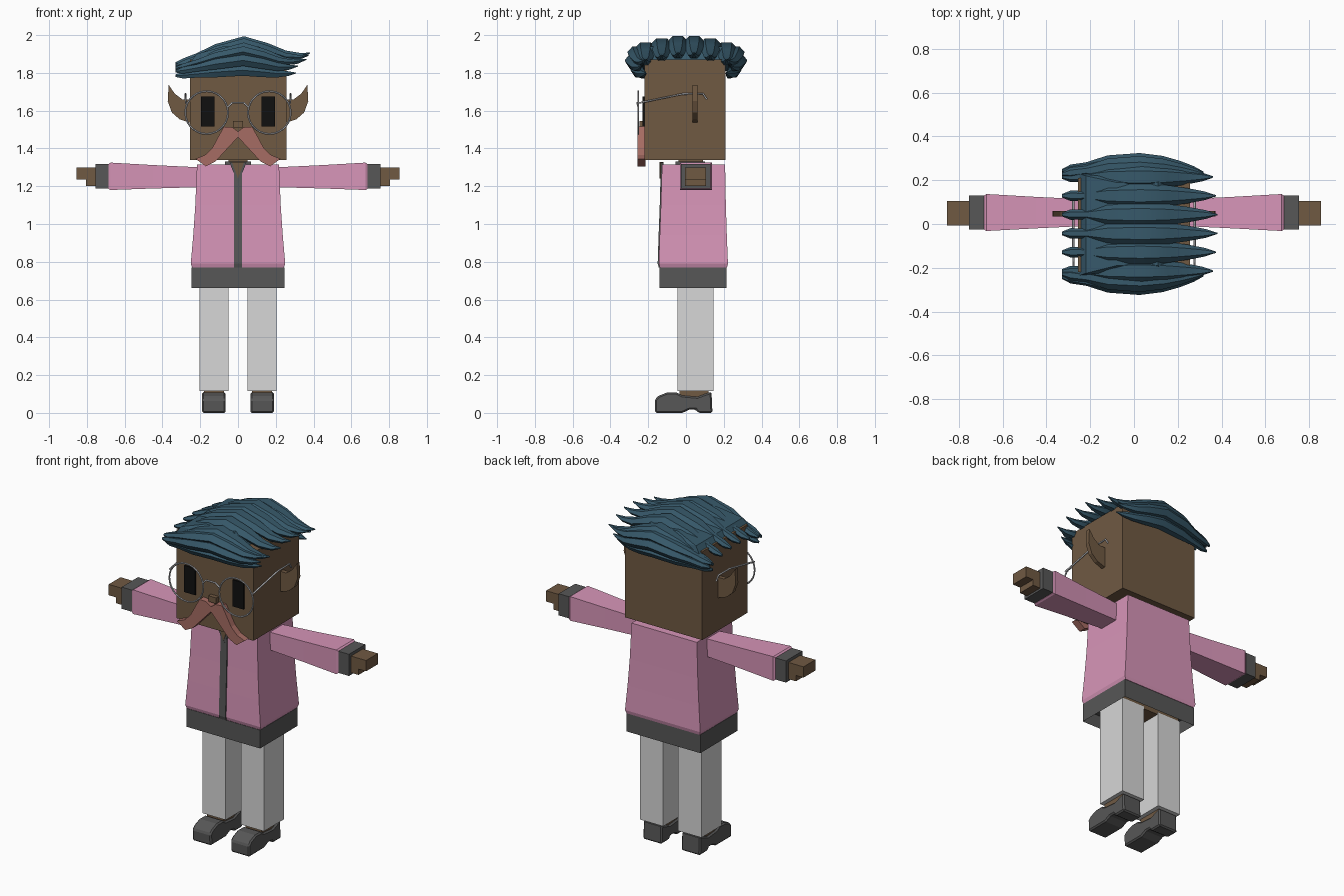
import bpy, bmesh, math
from mathutils import Vector

cube = bpy.data.objects.get("Cube")
if cube:
    bpy.data.objects.remove(cube, do_unlink=True)


def material(name, r, g, b):
    m = bpy.data.materials.new(name)
    m.use_nodes = True
    m.diffuse_color = (r, g, b, 1)
    bsdf = m.node_tree.nodes["Principled BSDF"]
    bsdf.inputs["Base Color"].default_value = (r, g, b, 1)
    bsdf.inputs["Roughness"].default_value = 0.8
    return m


SKIN = material("brown skin", 0.16, 0.10, 0.055)
PINK = material("pink cloth", 0.68, 0.30, 0.48)
GREY = material("dark grey trim", 0.095, 0.095, 0.095)
PALE = material("pale trousers", 0.68, 0.68, 0.68)
HAIR = material("blue hair", 0.038, 0.10, 0.145)
RED = material("reddish moustache", 0.38, 0.15, 0.125)
BLACK = material("black eyes", 0.005, 0.005, 0.005)
SILVER = material("silver wire", 0.50, 0.50, 0.52)


def finish(name, bm, mat, mirror=False):
    bmesh.ops.recalc_face_normals(bm, faces=bm.faces)
    mesh = bpy.data.meshes.new(name)
    bm.to_mesh(mesh)
    bm.free()
    mesh.materials.append(mat)
    ob = bpy.data.objects.new(name, mesh)
    bpy.context.collection.objects.link(ob)
    if mirror:
        ob.modifiers.new("mirror", "MIRROR")
    return ob


def loft(name, mat, rings, mirror=False):
    """Skin a list of closed rings of points and cap both ends."""
    bm = bmesh.new()
    rows = [[bm.verts.new(p) for p in ring] for ring in rings]
    n = len(rows[0])
    for a, b in zip(rows, rows[1:]):
        for i in range(n):
            j = (i + 1) % n
            bm.faces.new((a[i], a[j], b[j], b[i]))
    bm.faces.new(rows[0])
    bm.faces.new(rows[-1])
    return finish(name, bm, mat, mirror)


def rect_z(z, x0, x1, y0, y1):
    return [(x0, y0, z), (x1, y0, z), (x1, y1, z), (x0, y1, z)]


def rect_x(x, y0, y1, z0, z1):
    return [(x, y0, z0), (x, y1, z0), (x, y1, z1), (x, y0, z1)]


def box(name, mat, x0, x1, y0, y1, z0, z1, mirror=False):
    return loft(name, mat, [rect_z(z, x0, x1, y0, y1) for z in (z0, z1)], mirror)


def plate(name, mat, outline, y0, y1, mirror=False):
    """Extrude an x-z outline along y."""
    return loft(name, mat, [[(x, y, z) for x, z in outline] for y in (y0, y1)], mirror)


def wire(name, points, radius):
    curve = bpy.data.curves.new(name, "CURVE")
    curve.dimensions = "3D"
    curve.bevel_depth = radius
    curve.bevel_resolution = 1
    spline = curve.splines.new("POLY")
    spline.points.add(len(points) - 1)
    for p, co in zip(spline.points, points):
        p.co = (*co, 1)
    curve.materials.append(SILVER)
    bpy.context.collection.objects.link(bpy.data.objects.new(name, curve))


# Head, neck and nose
box("head", SKIN, -0.255, 0.257, -0.22, 0.21, 1.34, 1.87)
box("neck", SKIN, -0.05, 0.05, -0.04, 0.09, 1.3, 1.345)
box("collar", GREY, -0.07, 0.07, -0.055, 0.1, 1.3, 1.332)
box("nose", SKIN, -0.026, 0.026, -0.245, -0.21, 1.51, 1.545)
box("eye", BLACK, 0.125, 0.197, -0.229, -0.219, 1.515, 1.675, True)
plate("ear", SKIN, [(0.25, 1.535), (0.31, 1.555), (0.35, 1.59), (0.372, 1.65),
                    (0.367, 1.737), (0.335, 1.69), (0.295, 1.66), (0.25, 1.66)],
      0.035, 0.06, True)

# Moustache
plate("moustache", RED, [(0, 1.49), (0.03, 1.512), (0.075, 1.515), (0.1, 1.47),
                         (0.135, 1.405), (0.175, 1.365), (0.225, 1.345), (0.17, 1.305),
                         (0.12, 1.33), (0.065, 1.39), (0, 1.46)],
      -0.258, -0.215, True)

# Spectacles
wire("bridge", [(-0.054, -0.253, 1.62), (-0.03, -0.258, 1.642), (0.03, -0.258, 1.642),
                (0.054, -0.253, 1.62)], 0.005)
for side, s in (("right", -1), ("left", 1)):
    bpy.ops.mesh.primitive_torus_add(major_segments=28, minor_segments=6, major_radius=0.113,
                                     minor_radius=0.005, location=(s * 0.166, -0.253, 1.59),
                                     rotation=(math.pi / 2, 0, 0))
    rim = bpy.context.object
    rim.name = side + "_rim"
    rim.data.materials.append(SILVER)
    wire(side + "_temple", [(s * 0.276, -0.253, 1.64), (s * 0.278, -0.02, 1.688),
                            (s * 0.278, 0.09, 1.69), (s * 0.278, 0.11, 1.66)], 0.005)


# Hair: tapered locks running across the head, with flicked ends
def lock(name, y, peak, bow=0.0, arch=1.0, width=1.0, shift=0.0):
    # stations: x, height below the peak, half width, half thickness
    stations = ((-0.33, -0.115, 0.008, 0.008), (-0.29, -0.105, 0.024, 0.02),
                (-0.22, -0.08, 0.022, 0.022), (-0.12, -0.04, 0.048, 0.032),
                (0.03, 0.0, 0.056, 0.034), (0.15, -0.035, 0.048, 0.032),
                (0.24, -0.068, 0.034, 0.025), (0.31, -0.072, 0.02, 0.015),
                (0.36, -0.06, 0.003, 0.003))
    rings = []
    for x, dz, w, h in stations:
        cy = y + bow * (1 - (x / 0.35) ** 2)
        cz = peak - 0.034 + dz * arch
        rings.append([(x + shift * max(x, 0), cy + w * width * math.cos(k * math.pi / 3),
                       cz + h * math.sin(k * math.pi / 3)) for k in range(6)])
    ob = loft(name, HAIR, rings)
    for f in ob.data.polygons:
        f.use_smooth = True
    ob.data.set_sharp_from_angle(angle=math.radians(40))


for i in range(6):
    y = -0.215 + i * 0.086
    lock(f"top_lock_{i + 1}", y, 2.0 - 0.75 * y * y, shift=0.06 - 1.2 * y * y)
for side, s in (("front", -1), ("back", 1)):
    lock(side + "_upper_lock", s * 0.225, 1.945, bow=s * 0.03, arch=0.75, shift=-0.08)
    lock(side + "_middle_lock", s * 0.24, 1.9, bow=s * 0.04, arch=0.5, width=0.8, shift=-0.12)
    lock(side + "_lower_lock", s * 0.215, 1.848, bow=s * 0.04, arch=0.25, width=0.7, shift=-0.15)
loft("hair_cap", HAIR, [rect_z(1.86, -0.25, 0.19, -0.235, 0.23),
                        rect_z(1.9, -0.22, 0.16, -0.225, 0.22),
                        rect_z(1.94, -0.08, 0.11, -0.19, 0.19)])

# Jacket: flared body, zip, open neck and waistband
profile = ((0.77, 0.243, -0.138, 0.217), (0.79, 0.25, -0.144, 0.222),
           (0.94, 0.237, -0.139, 0.216), (1.1, 0.226, -0.133, 0.211),
           (1.315, 0.217, -0.127, 0.207))
loft("jacket", PINK, [rect_z(z, -w, w, y0, y1) for z, w, y0, y1 in profile])
loft("zip", GREY, [rect_z(z, -0.022, 0.022, y0 - 0.006, y0 + 0.01) for z, w, y0, y1 in profile])
plate("neck_trim", GREY, [(-0.045, 1.325), (0.045, 1.325), (0, 1.215)], -0.136, -0.12)
plate("open_neck", SKIN, [(-0.032, 1.328), (0.032, 1.328), (0, 1.24)], -0.139, -0.12)

band = bmesh.new()
bmesh.ops.create_cube(band, size=1)
for v in band.verts:
    v.co = Vector((v.co.x * 0.49, v.co.y * 0.355 + 0.037, v.co.z * 0.11 + 0.715))
band.normal_update()
under = [f for f in band.faces if f.normal.z < -0.9]
bmesh.ops.inset_region(band, faces=under, thickness=0.015)
bmesh.ops.translate(band, verts=under[0].verts, vec=(0, 0, 0.07))
finish("waistband", band, GREY)
box("hips", SKIN, -0.2, 0.2, -0.04, 0.14, 0.69, 0.76)

# Arms
loft("sleeve", PINK, [rect_x(0.2, -0.008, 0.112, 1.195, 1.3),
                      rect_x(0.45, -0.02, 0.124, 1.188, 1.312),
                      rect_x(0.675, -0.032, 0.137, 1.18, 1.325),
                      rect_x(0.685, -0.026, 0.13, 1.186, 1.318)], True)
box("cuff", GREY, 0.68, 0.755, -0.026, 0.13, 1.188, 1.318, True)
box("palm", SKIN, 0.75, 0.805, -0.006, 0.106, 1.2, 1.3, True)
box("fingers", SKIN, 0.8, 0.855, -0.006, 0.106, 1.235, 1.3, True)

# Legs and shoes
box("trouser_leg", PALE, 0.05, 0.204, -0.045, 0.145, 0.115, 0.7, True)
box("ankle", SKIN, 0.075, 0.18, -0.035, 0.12, 0.07, 0.117, True)
sole = [(-0.163, 0.0), (-0.165, 0.07), (-0.145, 0.09), (-0.1, 0.108), (-0.05, 0.108),
        (-0.02, 0.092), (0.06, 0.085), (0.1, 0.1), (0.135, 0.112), (0.14, 0.0),
        (0.065, 0.0), (0.05, 0.018), (0.02, 0.018), (-0.02, 0.0)]
shoe = loft("shoe", GREY, [[(x, y, z) for y, z in sole] for x in (0.065, 0.19)], True)
bevel = shoe.modifiers.new("soft edges", "BEVEL")
bevel.width = 0.008
bevel.segments = 1
